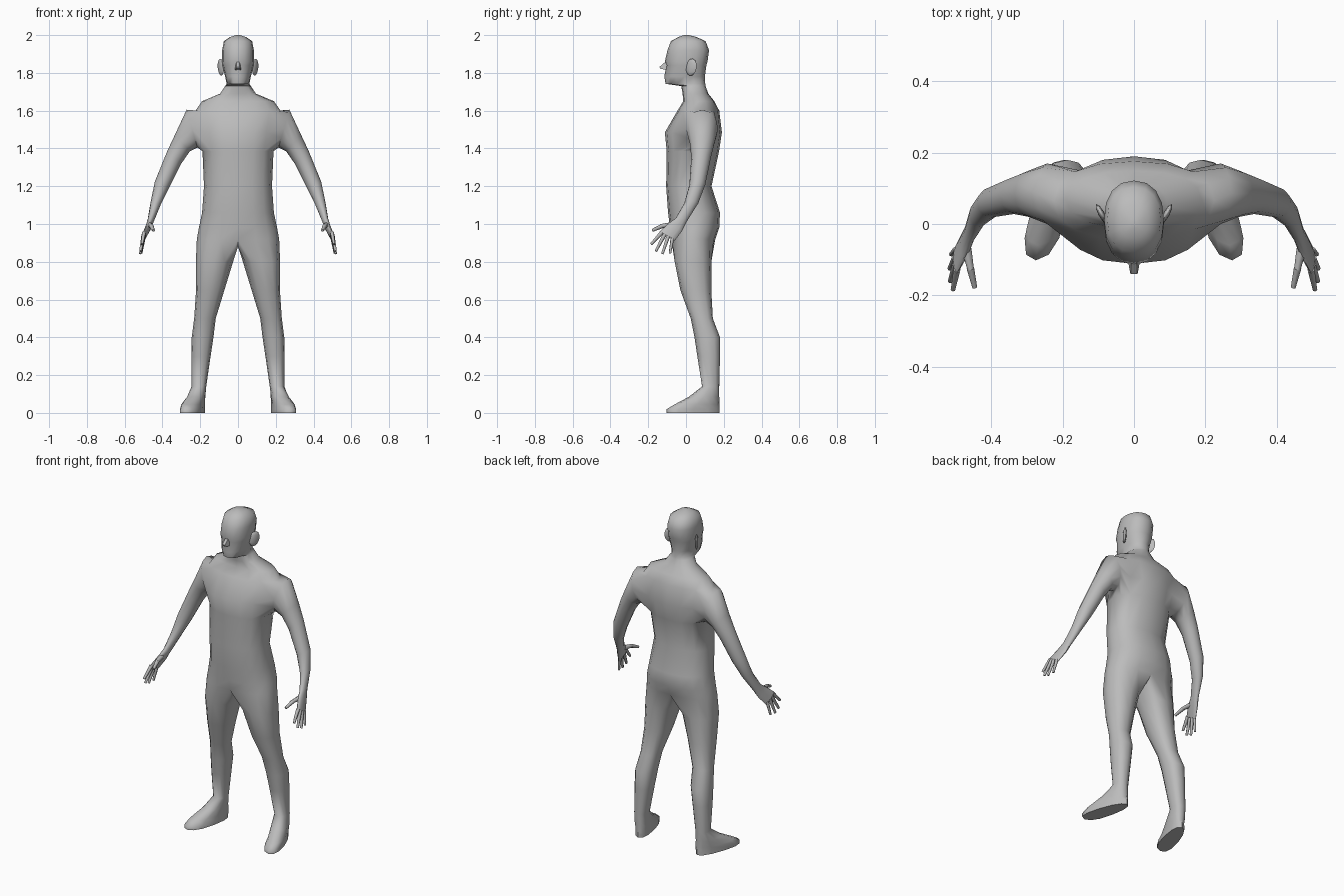
import bpy, bmesh, math
from math import cos, sin, pi
from mathutils import Vector, Matrix

cube = bpy.data.objects.get("Cube")
if cube:
    bpy.data.objects.remove(cube)

skin = bpy.data.materials.new("plain grey")
skin.use_nodes = True
grey = (0.5, 0.5, 0.5, 1)
skin.diffuse_color = grey
skin.node_tree.nodes["Principled BSDF"].inputs["Base Color"].default_value = grey


def finish(bm, name, angle=60):
    bmesh.ops.recalc_face_normals(bm, faces=bm.faces)
    mesh = bpy.data.meshes.new(name)
    bm.to_mesh(mesh)
    bm.free()
    mesh.materials.append(skin)
    ob = bpy.data.objects.new(name, mesh)
    bpy.context.collection.objects.link(ob)
    bpy.ops.object.select_all(action='DESELECT')
    ob.select_set(True)
    bpy.context.view_layer.objects.active = ob
    bpy.ops.object.shade_smooth_by_angle(angle=math.radians(angle))
    return ob


def soft(v, p):
    return math.copysign(abs(v) ** p, v)


def bridge(bm, a, b):
    """Join two equal loops with quads, returning b lined up with a."""
    n = len(a)
    turns = [[c[(i + s) % n] for i in range(n)] for c in (b, b[::-1]) for s in range(n)]
    best = min(turns, key=lambda t: sum((p.co - q.co).length for p, q in zip(a, t)))
    for i in range(n):
        j = (i + 1) % n
        bm.faces.new((a[i], a[j], best[j], best[i]))
    return best


def loft(bm, start, rings):
    for pts in rings:
        start = bridge(bm, start, [bm.verts.new(p) for p in pts])
    bm.faces.new(start)


# Torso, neck and head levels: height, half width, front y, back y
N = 16
LEVELS = [
    (0.92, 0.218, -0.078, 0.155), (0.98, 0.207, -0.085, 0.176),
    (1.06, 0.190, -0.095, 0.180), (1.20, 0.180, -0.105, 0.135),
    (1.385, 0.188, -0.102, 0.175), (1.485, 0.205, -0.112, 0.190),
    (1.60, 0.225, -0.045, 0.176), (1.65, 0.190, -0.015, 0.150),
    (1.69, 0.095, -0.018, 0.118), (1.73, 0.068, -0.025, 0.104),
    (1.742, 0.060, -0.108, 0.102), (1.78, 0.068, -0.115, 0.100),
    (1.84, 0.082, -0.104, 0.108), (1.86, 0.084, -0.112, 0.114),
    (1.92, 0.084, -0.098, 0.122), (1.968, 0.075, -0.080, 0.104),
    (1.99, 0.042, -0.040, 0.055), (2.0, 0.012, -0.012, 0.015),
]
bm = bmesh.new()
body = []
for z, rx, f, b in LEVELS:
    mid, ry = (f + b) / 2, (b - f) / 2
    body.append([bm.verts.new((rx * soft(cos(2 * pi * k / N), 0.88),
                               mid + ry * soft(sin(2 * pi * k / N), 0.88), z))
                 for k in range(N)])
ARM = 4  # first of the two rows left open for the arms
for i in range(len(body) - 1):
    for k in range(N):
        if i in (ARM, ARM + 1) and (k + 2) % 8 < 4:
            continue
        j = (k + 1) % N
        bm.faces.new((body[i][k], body[i][j], body[i + 1][j], body[i + 1][k]))
bm.faces.new(body[-1])
crotch = [bm.verts.new((0, y, 0.88)) for y in (0.10, 0.04, -0.02)]

# Arm rings: inner x, z; outer x, z; y centre; half width along y and z
ARM_RINGS = [
    (0.215, 1.405, 0.272, 1.605, 0.085, 0.085, 0),
    (0.255, 1.385, 0.335, 1.470, 0.085, 0.065, 0),
    (0.300, 1.320, 0.375, 1.385, 0.080, 0.052, 0),
    (0.365, 1.190, 0.440, 1.225, 0.060, 0.042, 0),
    (0.410, 1.100, 0.462, 1.120, 0.028, 0.037, 0),
    (0.445, 1.015, 0.477, 1.030, -0.025, 0.030, -0.008),
    (0.460, 0.980, 0.490, 0.985, -0.058, 0.038, -0.018),
    (0.488, 0.935, 0.508, 0.935, -0.100, 0.040, -0.024),
]
# Leg rings: height, inner x, outer x, front y, back y, toe-out shift
LEG_RINGS = [
    (0.80, 0.026, 0.223, -0.060, 0.134, 0), (0.65, 0.072, 0.222, -0.030, 0.134, 0),
    (0.50, 0.118, 0.232, 0.025, 0.142, 0), (0.40, 0.130, 0.245, 0.045, 0.180, 0),
    (0.30, 0.145, 0.247, 0.060, 0.180, 0), (0.14, 0.168, 0.246, 0.085, 0.176, 0),
    (0.085, 0.175, 0.265, 0.015, 0.176, 0.015),
    (0.045, 0.185, 0.283, -0.060, 0.177, 0.035),
    (0.02, 0.187, 0.288, -0.102, 0.178, 0.038),
    (0, 0.187, 0.288, -0.102, 0.178, 0.038),
]
ANGLES = [2 * pi * k / 12 for k in range(12)]


def arm_ring(s, xi, zi, xo, zo, y, wy, wz):
    c = Vector(((xi + xo) / 2, y, (zi + zo) / 2))
    u = Vector(((xo - xi) / 2, 0, (zo - zi) / 2))
    pts = [c + u * cos(a) + Vector((0, wy, wz)) * sin(a) for a in ANGLES]
    return [(s * p.x, p.y, p.z) for p in pts]


def leg_ring(s, z, xi, xo, f, b, toe):
    pts = []
    for a in ANGLES:
        t = -soft(sin(a), 0.85)
        x = (xi + xo) / 2 + toe * t + (xo - xi) / 2 * soft(cos(a), 0.85) * (1 + 4 * toe * t)
        pts.append((s * x, (f + b) / 2 - t * (b - f) / 2, z))
    return pts


for s, k0 in ((1, 0), (-1, 8)):
    # Arm grown from the shoulder opening
    low, mid, top = body[ARM:ARM + 3]
    span = [(k0 + k) % N for k in range(-2, 3)]
    hole = ([low[k] for k in span] + [mid[span[-1]]]
            + [top[k] for k in span[::-1]] + [mid[span[0]]])
    loft(bm, hole, [arm_ring(s, *r) for r in ARM_RINGS])
    # Leg and foot grown from half of the pelvis
    hip = [body[0][(k0 + k) % N] for k in range(-4, 5)]
    loft(bm, hip + crotch[::s], [leg_ring(s, *r) for r in LEG_RINGS])
bmesh.ops.delete(bm, geom=[v for v in bm.verts if not v.link_faces], context='VERTS')
finish(bm, "body")

# Fingers and thumb: base, tip, base radius
FINGERS = [
    ((0.497, -0.128, 0.955), (0.508, -0.184, 0.893), 0.011),
    ((0.500, -0.112, 0.945), (0.516, -0.160, 0.856), 0.011),
    ((0.501, -0.094, 0.935), (0.517, -0.125, 0.842), 0.011),
    ((0.499, -0.072, 0.925), (0.513, -0.085, 0.844), 0.010),
    ((0.470, -0.070, 0.995), (0.458, -0.130, 0.990), 0.016),
    ((0.459, -0.125, 0.990), (0.447, -0.178, 0.966), 0.012),
]
for s, side in ((1, "left"), (-1, "right")):
    bm = bmesh.new()
    for a, b, r in FINGERS:
        a, b = (Vector((s * p[0], p[1], p[2])) for p in (a, b))
        d = b - a
        place = Matrix.Translation((a + b) / 2) @ d.to_track_quat('Z', 'Y').to_matrix().to_4x4()
        bmesh.ops.create_cone(bm, cap_ends=True, segments=6, radius1=r,
                              radius2=r * 0.65, depth=d.length, matrix=place)
    finish(bm, side + "_fingers")

    # Ear flaring outwards at the back
    bm = bmesh.new()
    place = (Matrix.Translation((s * 0.091, 0.028, 1.83))
             @ Matrix.Rotation(-s * 0.5, 4, 'Z') @ Matrix.Rotation(-0.2, 4, 'X')
             @ Matrix.Diagonal((0.009, 0.032, 0.046, 1)))
    bmesh.ops.create_uvsphere(bm, u_segments=8, v_segments=6, radius=1, matrix=place)
    finish(bm, side + "_ear")

# Nose wedge
bm = bmesh.new()
for w, y, z in ((0.008, -0.105, 1.862), (0.009, -0.140, 1.832),
                (0.011, -0.136, 1.822), (0.018, -0.098, 1.815)):
    for s in (1, -1):
        bm.verts.new((s * w, y, z))
bmesh.ops.convex_hull(bm, input=bm.verts)
finish(bm, "nose", 40)
